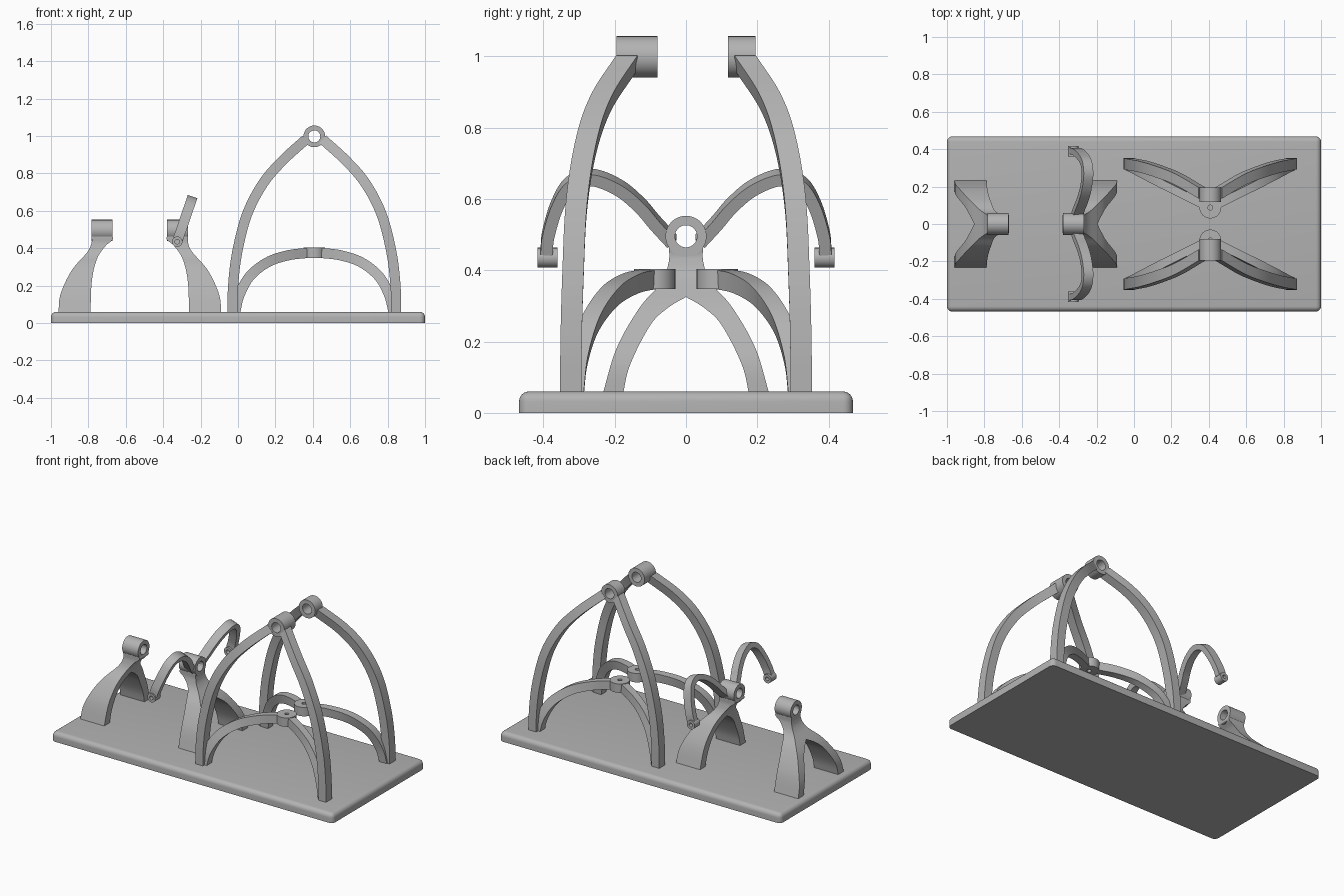
import bpy, bmesh, math
from mathutils import Vector

cube = bpy.data.objects.get("Cube")
if cube:
    bpy.data.objects.remove(cube, do_unlink=True)

GREY = (0.45, 0.45, 0.45, 1)
mat = bpy.data.materials.new("plain grey")
mat.use_nodes = True
mat.diffuse_color = GREY
mat.node_tree.nodes["Principled BSDF"].inputs["Base Color"].default_value = GREY


def finish(bm, name, smooth=True):
    bmesh.ops.recalc_face_normals(bm, faces=bm.faces)
    mesh = bpy.data.meshes.new(name)
    bm.to_mesh(mesh)
    bm.free()
    mesh.materials.append(mat)
    ob = bpy.data.objects.new(name, mesh)
    bpy.context.collection.objects.link(ob)
    if smooth:
        shade(ob)
    return ob


def shade(ob):
    bpy.ops.object.select_all(action='DESELECT')
    ob.select_set(True)
    bpy.context.view_layer.objects.active = ob
    bpy.ops.object.shade_smooth_by_angle(angle=math.radians(30))


def spline(points, steps=8):
    """Smooth curve through the given points."""
    p = [Vector(q) for q in points]
    p = [2 * p[0] - p[1]] + p + [2 * p[-1] - p[-2]]
    out = []
    for a, b, c, d in zip(p, p[1:], p[2:], p[3:]):
        for i in range(steps):
            t = i / steps
            out.append(b + (c - a) * t / 2 + (2 * a - 5 * b + 4 * c - d) * t**2 / 2
                       + (3 * b - a - 3 * c + d) * t**3 / 2)
    return out + [p[-2]]


def sweep(name, points, axis, width, thick):
    """Rectangular bar along a curve; its width stays along the axis."""
    path = spline(points)
    axis = Vector(axis).normalized()
    bm = bmesh.new()
    rings = []
    for i, p in enumerate(path):
        tangent = path[min(i + 1, len(path) - 1)] - path[max(i - 1, 0)]
        n = axis.cross(tangent).normalized() * thick / 2
        a = axis * width / 2
        rings.append([bm.verts.new(p + v) for v in (a + n, a - n, -a - n, n - a)])
    for r, s in zip(rings, rings[1:]):
        for k in range(4):
            bm.faces.new((r[k], r[k - 1], s[k - 1], s[k]))
    bm.faces.new(rings[0])
    bm.faces.new(rings[-1])
    return finish(bm, name)


def tube(name, start, end, radius, hole, n=40):
    """Cylinder with a through hole between two points."""
    start, end = Vector(start), Vector(end)
    turn = (end - start).to_track_quat('Z', 'Y')
    bm = bmesh.new()
    loops = []
    for c, r in ((start, radius), (end, radius), (end, hole), (start, hole)):
        loops.append([bm.verts.new(c + turn @ Vector((r * math.cos(k * math.tau / n),
                     r * math.sin(k * math.tau / n), 0))) for k in range(n)])
    for j in range(4):
        a, b = loops[j - 1], loops[j]
        for k in range(n):
            bm.faces.new((a[k - 1], a[k], b[k], b[k - 1]))
    return finish(bm, name)


def extrude(name, outline, direction):
    bm = bmesh.new()
    face = bm.faces.new([bm.verts.new(v) for v in outline])
    res = bmesh.ops.extrude_face_region(bm, geom=[face])
    verts = [g for g in res["geom"] if isinstance(g, bmesh.types.BMVert)]
    bmesh.ops.translate(bm, verts=verts, vec=direction)
    return finish(bm, name, False)


# Base plate with rounded upper edges
bm = bmesh.new()
bmesh.ops.create_cube(bm, size=1)
for v in bm.verts:
    v.co = (v.co.x * 2, v.co.y * 0.936, (v.co.z + 0.5) * 0.06)
edges = [e for e in bm.edges if max(v.co.z for v in e.verts) > 0.03]
bmesh.ops.bevel(bm, geom=edges, offset=0.028, segments=6, profile=0.5, affect='EDGES')
finish(bm, "base_plate")

# Tall arches with their bearing rings, and the low arches with pivot hubs
CX = 0.408
tall = [(0.438, 0.03, 0.323), (0.434, 0.2, 0.322), (0.412, 0.38, 0.317),
        (0.36, 0.58, 0.307), (0.275, 0.745, 0.281), (0.17, 0.868, 0.239), (0.045, 0.982, 0.166)]
low = [(0.425, 0.05, 0.312), (0.4, 0.15, 0.3), (0.345, 0.25, 0.268),
       (0.25, 0.325, 0.215), (0.14, 0.362, 0.157), (0.035, 0.375, 0.103)]
for side, ring_inner, label in ((-1, 0.08, "front"), (1, 0.118, "back")):
    for sx, hand in ((-1, "right"), (1, "left")):
        for kind, pts, wide in (("tall", tall, 0.06), ("low", low, 0.05)):
            sweep(f"{label}_{kind}_arch_{hand}",
                  [(CX + sx * w, side * y, z) for w, z, y in pts], (0, 1, 0), wide, 0.054)
    tube(label + "_arch_ring", (CX, side * 0.195, 0.998), (CX, side * ring_inner, 0.998),
         0.058, 0.032)
    tube(label + "_low_hub", (CX, side * 0.088, 0.347), (CX, side * 0.088, 0.404), 0.058, 0.013)

# Forked pedestals: a side outline crossed with a pointed-arch outline
outer_x = spline([(-0.435, 0.04), (-0.425, 0.15), (-0.365, 0.28), (-0.28, 0.38),
                  (-0.258, 0.43), (-0.258, 0.463)])
inner_x = spline([(-0.145, 0.463), (-0.145, 0.445), (-0.185, 0.41), (-0.23, 0.34),
                  (-0.257, 0.22), (-0.264, 0.04)])
outer_y = spline([(0.237, 0.04), (0.195, 0.18), (0.13, 0.295), (0.07, 0.365),
                  (0.049, 0.42), (0.047, 0.463)])
inner_y = spline([(0, 0.325), (0.05, 0.295), (0.1, 0.246), (0.157, 0.134), (0.179, 0.04)])
half = outer_y[::-1] + inner_y[::-1]
fork = half + [Vector((-p.x, p.y)) for p in half[::-1]
               if p.x > 1e-4]
for s, label in ((1, "outer"), (-1, "middle")):
    mid = -0.525
    body = extrude(label + "_pedestal",
                   [(mid + s * p.x, -0.3, p.y) for p in outer_x + inner_x], (0, 0.6, 0))
    cutter = extrude("fork_cutter", [(mid - 0.5, p.x, p.y) for p in fork], (1, 0, 0))
    cutter.hide_render = True
    mod = body.modifiers.new("fork", 'BOOLEAN')
    mod.operation, mod.solver, mod.object = 'INTERSECT', 'EXACT', cutter
    bpy.context.view_layer.objects.active = body
    bpy.ops.object.modifier_apply(modifier="fork")
    bpy.data.objects.remove(cutter, do_unlink=True)
    shade(body)
    tube(label + "_pedestal_ring", (mid - s * 0.258, 0, 0.495), (mid - s * 0.145, 0, 0.495),
         0.0575, 0.031)

# Curved arms leaning off the middle pedestal, with small eyelets
LEAN = 0.34
arm = [(0.04, 0.482), (0.087, 0.533), (0.13, 0.583), (0.19, 0.632), (0.265, 0.66),
       (0.325, 0.64), (0.362, 0.58), (0.386, 0.5), (0.391, 0.45)]
for side, label in ((-1, "front"), (1, "back")):
    sweep(label + "_curved_arm",
          [(-0.325 + (z - 0.435) * LEAN, side * y, z) for y, z in arm],
          (1, 0, -LEAN), 0.054, 0.034)
    tube(label + "_arm_eyelet", (-0.325, side * 0.36, 0.435), (-0.325, side * 0.416, 0.435),
         0.028, 0.012, 24)
